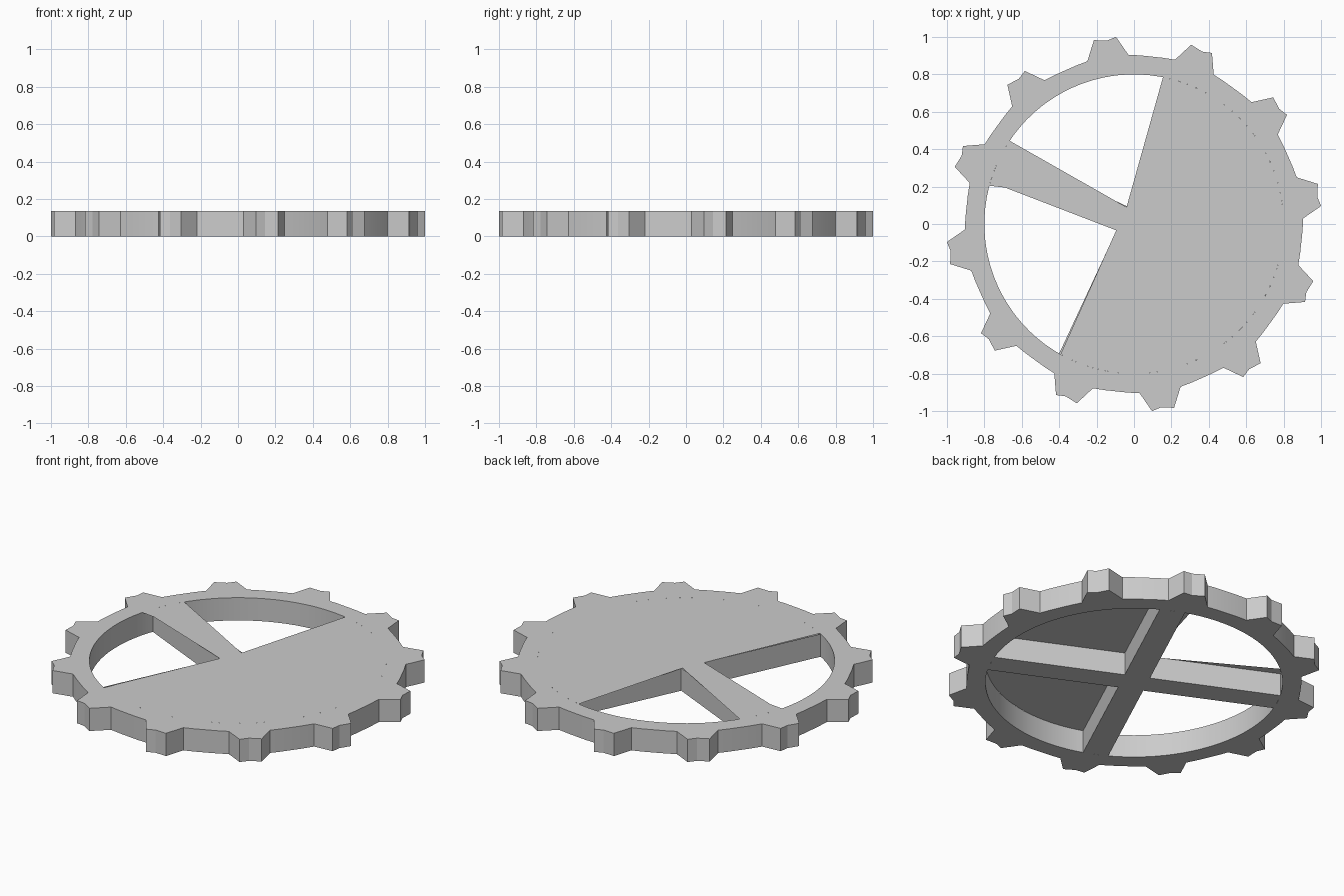
import bpy, bmesh
from math import sin, cos, radians, atan2, degrees

if "Cube" in bpy.data.objects:
    bpy.data.objects.remove(bpy.data.objects["Cube"])

H = 0.135        # gear height
R_IN = 0.80      # inner rim radius
TEETH = 12


def polar(r, a):
    return (r * cos(radians(a)), r * sin(radians(a)))


def finish(bm, name):
    mesh = bpy.data.meshes.new(name)
    bmesh.ops.recalc_face_normals(bm, faces=bm.faces)
    bm.to_mesh(mesh)
    bm.free()
    ob = bpy.data.objects.new(name, mesh)
    bpy.context.collection.objects.link(ob)
    bpy.ops.object.select_all(action='DESELECT')
    ob.select_set(True)
    bpy.context.view_layer.objects.active = ob
    bpy.ops.object.shade_smooth_by_angle(angle=radians(12))
    return ob


def verts_at(bm, pts, z):
    return [bm.verts.new((x, y, z)) for x, y in pts]


def bridge(bm, a, b):
    n = len(a)
    for i in range(n):
        j = (i + 1) % n
        bm.faces.new((a[i], a[j], b[j], b[i]))


# Toothed rim: one notched tooth plus the root arc, repeated around
tooth = [(0.905, 106.0), (1.006, 102.3), (0.991, 98.4), (1.005, 95.5),
         (0.905, 91.9), (0.902, 88), (0.90, 84), (0.902, 80)]
outer, inner = [], []
for k in range(TEETH):
    for r, a in tooth:
        outer.append(polar(r, a - k * 360 / TEETH))
        inner.append(polar(R_IN, a - k * 360 / TEETH))
bm = bmesh.new()
ob_, ot = verts_at(bm, outer, 0), verts_at(bm, outer, H)
ib, it = verts_at(bm, inner, 0), verts_at(bm, inner, H)
for a, b in ((ob_, ot), (ot, it), (it, ib), (ib, ob_)):
    bridge(bm, a, b)
finish(bm, "toothed_rim")

# Cross of four straight spokes under the plate (open on top, the plate caps it)
HALF = 0.07
cross = []
for k in range(4):
    c, s = polar(1, 65 + 90 * k)
    for along, side in ((0.799, -HALF), (0.799, HALF), (HALF, HALF)):
        cross.append((along * c - side * s, along * s + side * c))
bm = bmesh.new()
lo, hi = verts_at(bm, cross, 0), verts_at(bm, cross, H)
bm.faces.new(lo)
bridge(bm, lo, hi)
bmesh.ops.recalc_face_normals(bm, faces=bm.faces)
finish(bm, "spoke_cross")


# Thin top plate: closed half disc plus one flared arm, leaving two openings
def arc(p, q):
    a0, a1 = degrees(atan2(p[1], p[0])), degrees(atan2(q[1], q[0]))
    if a1 > a0:
        a1 -= 360
    n = max(2, int((a0 - a1) / 4))
    return [polar(R_IN, a0 + (a1 - a0) * i / n) for i in range(n + 1)]


plate = [(-0.04, 0.09)]
plate += arc((0.155, 0.785), (-0.393, -0.697))
plate += [(-0.095, -0.034), (-0.69, 0.195)]
plate += arc((-0.775, 0.205), (-0.665, 0.445))
bm = bmesh.new()
face = bm.faces.new(verts_at(bm, plate, H))
bmesh.ops.triangulate(bm, faces=[face])
top = finish(bm, "top_plate")
# sheet faces upward
if top.data.polygons[0].normal.z < 0:
    top.data.flip_normals()
